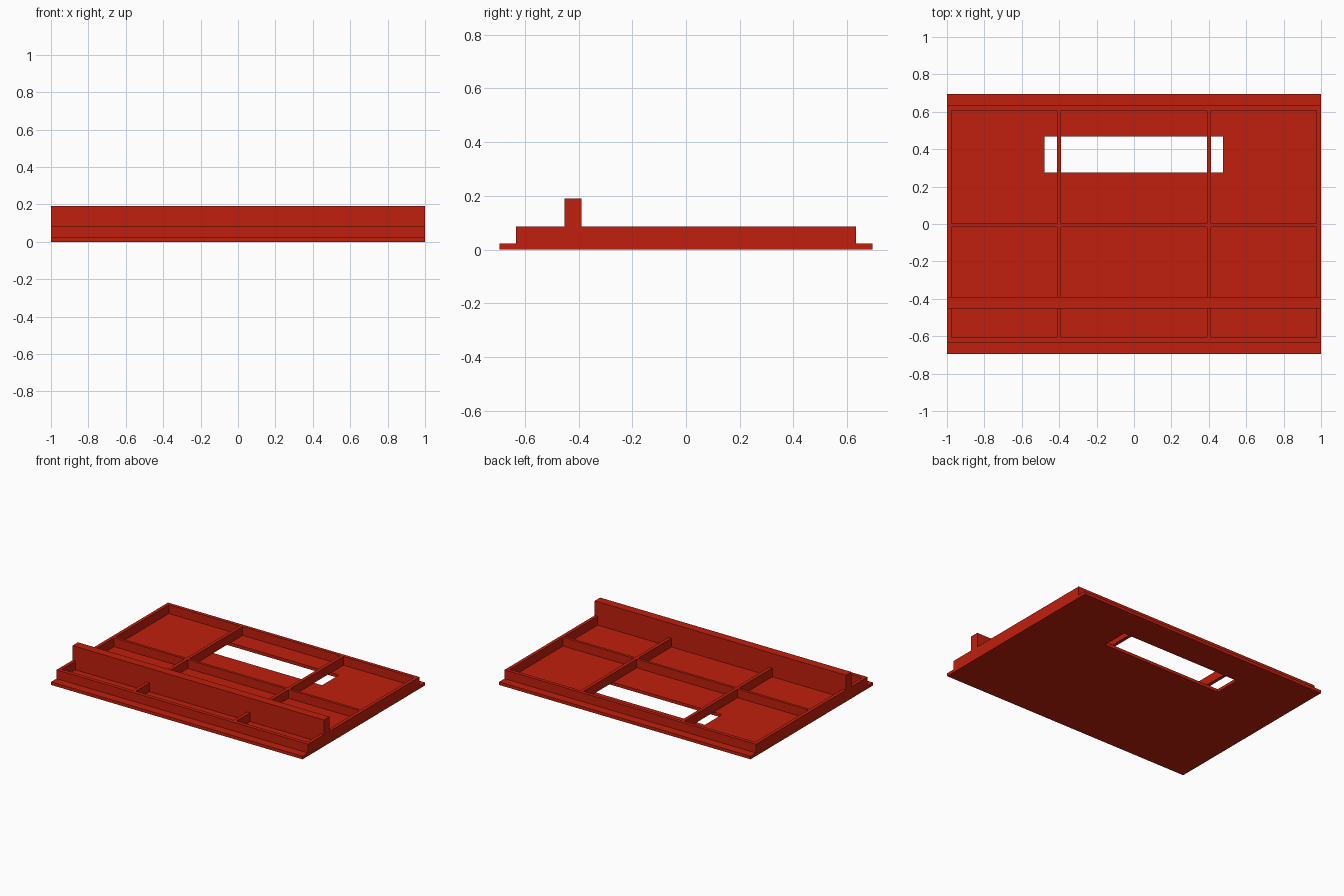
import bpy
import bmesh

if "Cube" in bpy.data.objects:
    bpy.data.objects.remove(bpy.data.objects["Cube"])

red = bpy.data.materials.new("bright red")
red.diffuse_color = (0.53, 0.014, 0.004, 1.0)
red.use_nodes = True
red.node_tree.nodes["Principled BSDF"].inputs["Base Color"].default_value = red.diffuse_color


def panel(name, xs, ys, z0, z1, is_open=lambda i, j: False):
    """Slab over the grid xs by ys, leaving the open cells as through-holes."""
    bm = bmesh.new()
    grid = [[bm.verts.new((x, y, z0)) for y in ys] for x in xs]
    for i in range(len(xs) - 1):
        for j in range(len(ys) - 1):
            if not is_open(i, j):
                bm.faces.new((grid[i][j], grid[i + 1][j],
                              grid[i + 1][j + 1], grid[i][j + 1]))
    top = bmesh.ops.extrude_face_region(bm, geom=bm.faces[:], use_keep_orig=True)
    for item in top["geom"]:
        if isinstance(item, bmesh.types.BMVert):
            item.co.z = z1
    bmesh.ops.delete(bm, geom=[v for v in bm.verts if not v.link_faces],
                     context="VERTS")
    bmesh.ops.recalc_face_normals(bm, faces=bm.faces[:])
    mesh = bpy.data.meshes.new(name)
    bm.to_mesh(mesh)
    bm.free()
    mesh.materials.append(red)
    obj = bpy.data.objects.new(name, mesh)
    bpy.context.collection.objects.link(obj)
    return obj


FLOOR, FRAME_TOP, RAIL_TOP = 0.022, 0.085, 0.19

# Thin base plate with a long slot
panel("base_plate", (-1, -0.478, 0.476, 1), (-0.695, 0.275, 0.468, 0.695),
      0, FLOOR, lambda i, j: i == 1 and j == 1)

# Raised border and ribs around six open cells
panel("rib_frame",
      (-1, -0.976, -0.413, -0.389, 0.389, 0.413, 0.976, 1),
      (-0.633, -0.606, -0.015, 0.004, 0.608, 0.633),
      FLOOR, FRAME_TOP, lambda i, j: i % 2 == 1 and j % 2 == 1)

# Tall rail across the full width near the front
panel("front_rail", (-1, 1), (-0.452, -0.39), FLOOR, RAIL_TOP)
